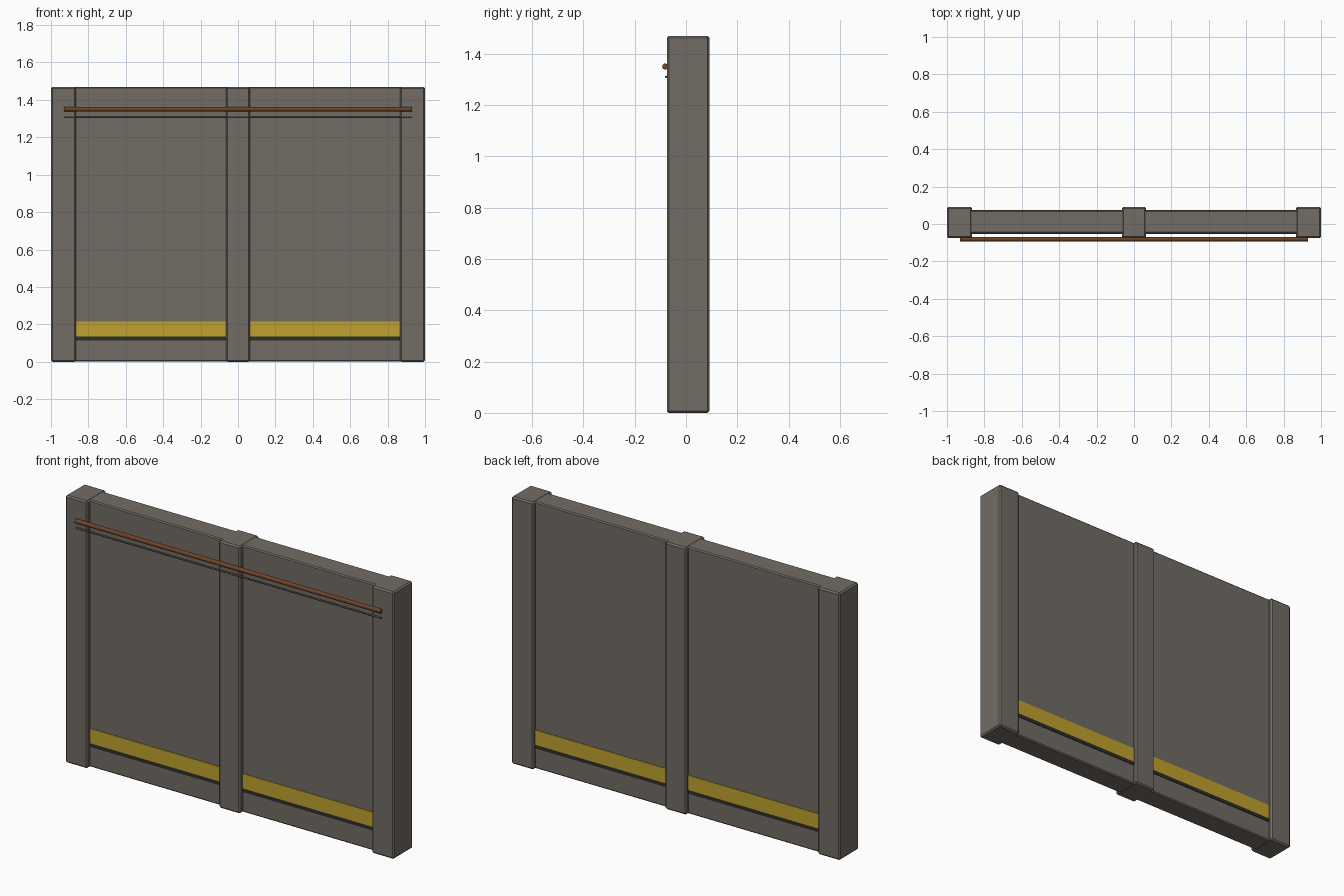
import bpy, math

if "Cube" in bpy.data.objects:
    bpy.data.objects.remove(bpy.data.objects["Cube"])


def material(name, rgb):
    m = bpy.data.materials.new(name)
    m.diffuse_color = (*rgb, 1)
    m.use_nodes = True
    m.node_tree.nodes["Principled BSDF"].inputs["Base Color"].default_value = m.diffuse_color
    return m


CONCRETE = material("warm grey concrete", (0.168, 0.150, 0.128))
YELLOW = material("yellow paint", (0.53, 0.36, 0.028))
DARK = material("dark trim", (0.028, 0.026, 0.023))
COPPER = material("rusty copper", (0.15, 0.058, 0.022))
STEEL = material("dark steel", (0.07, 0.068, 0.06))


def box(name, x, y, z, mat, bevel=0.0):
    """Box spanning the (low, high) ranges on each axis."""
    bpy.ops.mesh.primitive_cube_add(size=1, location=[sum(r) / 2 for r in (x, y, z)])
    o = bpy.context.object
    o.name = name
    o.scale = [r[1] - r[0] for r in (x, y, z)]
    bpy.ops.object.transform_apply(location=False, rotation=False, scale=True)
    o.data.materials.append(mat)
    if bevel:
        b = o.modifiers.new("edge", "BEVEL")
        b.width, b.segments = bevel, 1
    return o


def pipe(name, radius, y, z, sides, mat):
    bpy.ops.mesh.primitive_cylinder_add(vertices=sides, radius=radius, depth=1.86,
                                        location=(0, y, z), rotation=(0, math.pi / 2, 0))
    o = bpy.context.object
    o.name = name
    o.data.materials.append(mat)
    bpy.ops.object.shade_smooth_by_angle(angle=math.radians(50))


TOP = 1.47
# Posts at both ends and in the middle
for label, x in (("left", (-1, -0.865)), ("middle", (-0.065, 0.065)), ("right", (0.865, 1))):
    box(label + "_post", x, (-0.075, 0.092), (0, TOP), CONCRETE, 0.008)

# Wall slab, set back from the posts
FRONT, BACK = -0.05, 0.073
box("wall_panel", (-0.93, 0.93), (FRONT, BACK), (0.002, TOP - 0.001), CONCRETE, 0.006)

# Painted bands on both faces of each bay
for bay, x in (("left", (-0.866, -0.064)), ("right", (0.064, 0.866))):
    for face, y in (("front", (FRONT - 0.003, FRONT + 0.002)), ("back", (BACK - 0.002, BACK + 0.003))):
        box(f"{bay}_{face}_yellow_band", x, y, (0.134, 0.215), YELLOW)
        box(f"{bay}_{face}_dark_line", x, y, (0.114, 0.134), DARK)

# Service pipe and cable along the front
pipe("copper_pipe", 0.012, -0.081, 1.35, 10, COPPER)
pipe("thin_cable", 0.005, -0.077, 1.31, 8, STEEL)
